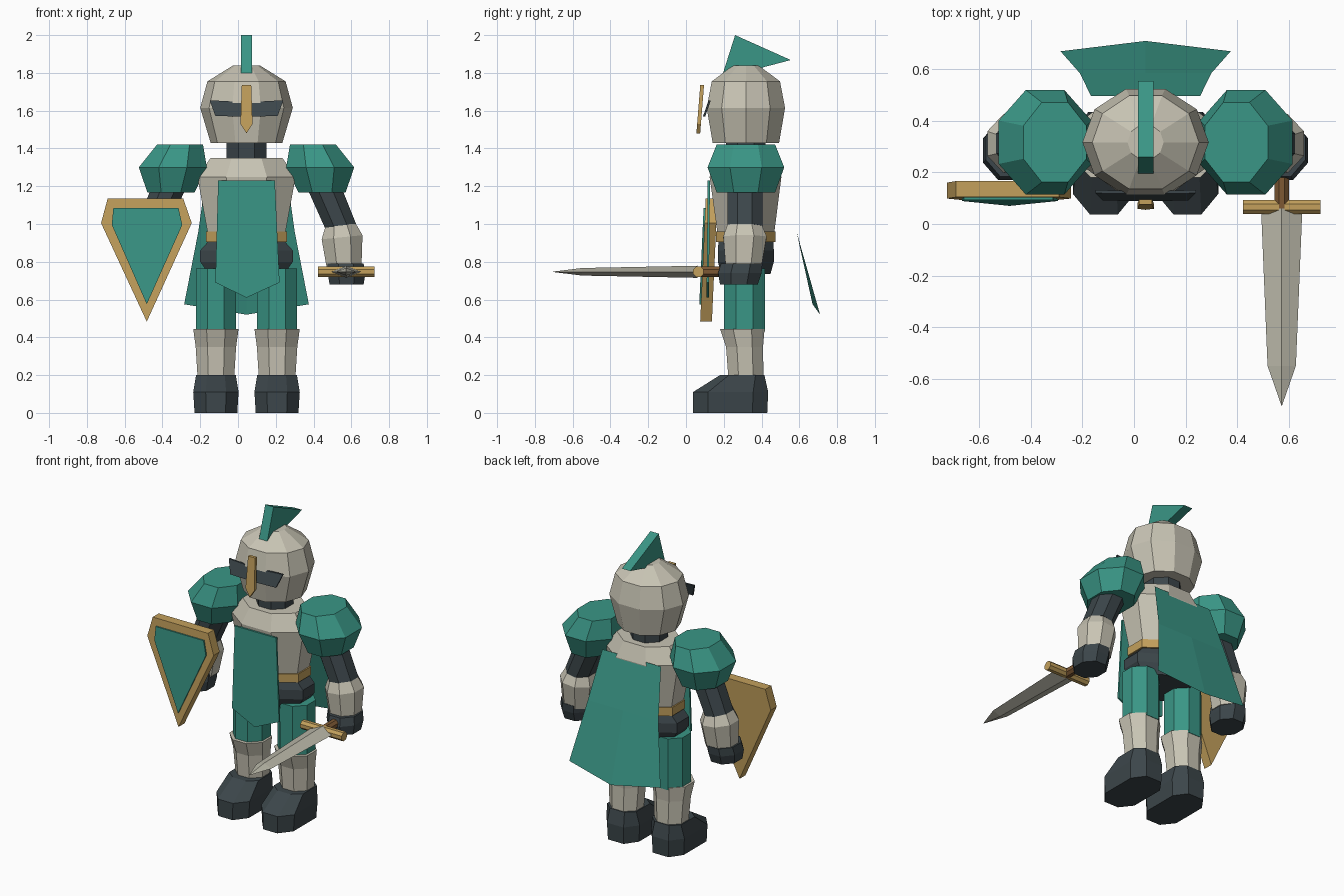
import bpy, bmesh, math

if "Cube" in bpy.data.objects:
    bpy.data.objects.remove(bpy.data.objects["Cube"])

CX = 0.045  # body centre line


def material(name, rgb):
    m = bpy.data.materials.new(name)
    m.diffuse_color = (*rgb, 1)
    m.use_nodes = True
    m.node_tree.nodes["Principled BSDF"].inputs["Base Color"].default_value = m.diffuse_color
    return m


TEAL = material("teal", (0.042, 0.305, 0.238))
STEEL = material("pale_steel", (0.578, 0.552, 0.456))
GOLD = material("gold", (0.546, 0.352, 0.107))
DARK = material("dark_slate", (0.045, 0.061, 0.069))
BROWN = material("brown", (0.205, 0.098, 0.034))
BLADE = material("blade_steel", (0.485, 0.474, 0.392))


def finish(name, bm, mat):
    bmesh.ops.recalc_face_normals(bm, faces=bm.faces)
    me = bpy.data.meshes.new(name)
    bm.to_mesh(me)
    bm.free()
    me.materials.append(mat)
    ob = bpy.data.objects.new(name, me)
    bpy.context.collection.objects.link(ob)
    return ob


def skin(name, loops, mat):
    """Bridge point loops of equal length and cap both ends."""
    bm = bmesh.new()
    rows = [[bm.verts.new(p) for p in loop] for loop in loops]
    n = len(rows[0])
    for a, b in zip(rows, rows[1:]):
        for i in range(n):
            j = (i + 1) % n
            bm.faces.new((a[i], a[j], b[j], b[i]))
    bm.faces.new(rows[0])
    bm.faces.new(rows[-1])
    return finish(name, bm, mat)


def loft(name, rings, mat, side=1, n=8, flat=True, slope=0.0):
    """Rings are (offset from centre line, y, z, rx, ry)."""
    k = 1 / math.cos(math.pi / n) if flat else 1
    loops = []
    for dx, cy, z, rx, ry in rings:
        loop = []
        for i in range(n):
            a = 2 * math.pi * (i + (0.5 if flat else 0)) / n
            ox = rx * k * math.cos(a)
            loop.append((CX + side * (dx + ox), cy + ry * k * math.sin(a), z + slope * ox))
        loops.append(loop)
    return skin(name, loops, mat)


def plate(name, outline, mat, y_at, depth):
    """Outline in x, z; front face follows y_at(z)."""
    return skin(name, [[(x, y_at(z) + d, z) for x, z in outline] for d in (0, depth)], mat)


# Helmet, plume, visor and nose guard
loft("helmet", [(0, .317, 1.43, .19, .185), (0, .317, 1.615, .245, .218),
                (0, .317, 1.755, .207, .19), (0, .317, 1.84, .07, .07)], STEEL, n=10, flat=False)
plume = [(.19, 1.78), (.26, 2.0), (.555, 1.868), (.41, 1.83), (.32, 1.79)]
skin("plume", [[(CX + s * .03, y, z) for y, z in plume] for s in (-1, 1)], TEAL)
plate("visor", [(-.15, 1.655), (CX, 1.645), (.24, 1.655), (.21, 1.572), (CX, 1.568), (-.12, 1.572)],
      DARK, lambda z: .09 + (z - 1.57) * .35, .012)
plate("nose_guard", [(.02, 1.735), (.07, 1.735), (.077, 1.53), (CX, 1.48), (.013, 1.53)],
      GOLD, lambda z: .055 + (z - 1.48) * .08, .02)

# Trunk
loft("neck", [(0, .317, 1.33, .105, .105), (0, .317, 1.45, .105, .105)], DARK)
loft("breastplate", [(0, .317, .95, .205, .15), (0, .315, 1.25, .26, .19),
                     (0, .317, 1.35, .19, .15)], STEEL)
loft("belt", [(0, .317, .905, .215, .157), (0, .317, .96, .215, .157)], GOLD)
loft("pelvis", [(0, .317, .735, .20, .13), (0, .317, .80, .245, .148),
                (0, .317, .86, .245, .148), (0, .317, .91, .20, .145)], DARK)
plate("tabard", [(-.105, 1.23), (.195, 1.23), (.22, .69), (CX, .61), (-.12, .69)],
      TEAL, lambda z: .115 - (1.23 - z) * .01, .012)

# Cape: one thin sheet flaring to a pointed hem
bm = bmesh.new()
rows = [[bm.verts.new((CX + s * w, y if s else ym, z if s else zm)) for s in (-1, 0, 1)]
        for w, y, z, ym, zm in ((.212, .497, 1.27, .497, 1.27), (.255, .585, .96, .585, .96),
                                (.33, .67, .575, .71, .52))]
for a, b in zip(rows, rows[1:]):
    for i in (0, 1):
        bm.faces.new((a[i], b[i], b[i + 1], a[i + 1]))
finish("cape", bm, TEAL)

# Limbs, mirrored about the centre line
for side, tag in ((-1, "left"), (1, "right")):
    loft(tag + "_shoulder_pad", [(.40, .317, 1.168, .125, .155), (.39, .317, 1.30, .18, .203),
                                 (.352, .317, 1.42, .122, .155)], TEAL, side)
    loft(tag + "_upper_arm", [(.40, .312, 1.22, .085, .093), (.50, .312, .985, .08, .093)],
         DARK, side, slope=.2)
    loft(tag + "_forearm", [(.498, .31, .995, .08, .09), (.506, .312, .93, .108, .115),
                            (.517, .305, .775, .092, .095)], STEEL, side, slope=.1)
    loft(tag + "_glove", [(.53, .28, .68, .09, .10), (.53, .285, .74, .10, .115),
                          (.525, .295, .79, .095, .11)], DARK, side)
    loft(tag + "_thigh", [(.162, .31, .43, .106, .108), (.162, .31, .765, .106, .108)], TEAL, side)
    loft(tag + "_greave", [(.162, .317, .19, .097, .093), (.162, .31, .35, .107, .098),
                           (.162, .298, .445, .12, .118)], STEEL, side)
    # Boot: long rounded sole rising to the ankle
    boot = []
    for z, w, toe, heel in ((0, .113, .037, .43), (.11, .12, .037, .435), (.2, .105, .18, .415)):
        t = (heel - toe) * .2
        x = CX + side * .162
        boot.append([(x + sx * w * f, y, z) for sx, f, y in (
            (-1, .45, toe), (1, .45, toe), (1, 1, toe + t), (1, 1, heel - t),
            (1, .5, heel), (-1, .5, heel), (-1, 1, heel - t), (-1, 1, toe + t))])
    skin(tag + "_boot", boot, DARK)

# Shield: gold body with a teal field
lean = lambda z: .075 + (z - .48) * .045
plate("shield_body", [(-.69, 1.135), (-.29, 1.135), (-.245, 1.005), (-.483, .483), (-.725, 1.005)],
      GOLD, lean, .062)
plate("shield_field", [(-.66, 1.085), (-.315, 1.085), (-.295, .995), (-.483, .575), (-.668, .995)],
      TEAL, lambda z: lean(z) - .009, .0095)

# Sword pointing forward
SX, SZ = .573, .747


def bar(name, axis, start, end, r, mat, y=0):
    loops = []
    for t in (start, end):
        ring = [(r * math.cos(math.pi * i / 4 + math.pi / 8), r * math.sin(math.pi * i / 4 + math.pi / 8))
                for i in range(8)]
        loops.append([(SX + u, t, SZ + v) if axis == "y" else (t, y + u, SZ + v) for u, v in ring])
    skin(name, loops, mat)


bar("sword_grip", "y", .06, .30, .03, BROWN)
bar("sword_guard", "x", .423, .723, .03, GOLD, .066)
skin("sword_blade", [[(SX + w, y, SZ), (SX, y, SZ + h), (SX - w, y, SZ), (SX, y, SZ - h)]
                     for y, w, h in ((.06, .08, .032), (-.55, .055, .02), (-.705, .001, .001))], BLADE)
